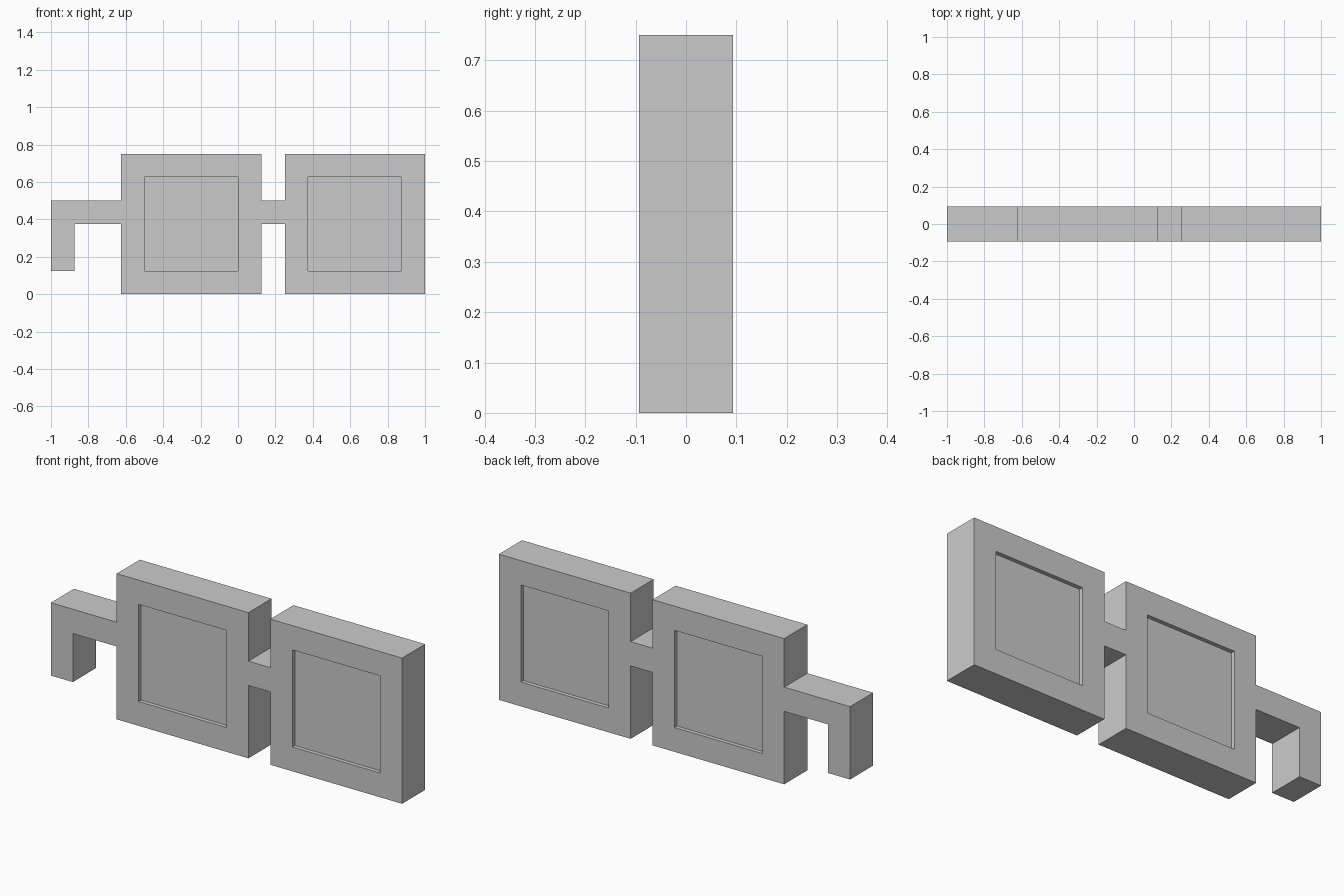
import bpy, bmesh, math
from mathutils import Matrix

if "Cube" in bpy.data.objects:
    bpy.data.objects.remove(bpy.data.objects["Cube"])

U = 0.125          # pixel grid unit
HALF = 0.09375     # half the frame thickness
LENS_HALF = 0.073  # lenses sit slightly recessed on both sides
LENSES = [(-4, 0), (3, 7)]  # left and right edges of each lens, in units
LENS_Z = (1, 5)


def rect(x0, x1, z0, z1):
    return [(x0, z0), (x1, z0), (x1, z1), (x0, z1)]


def extruded(name, loops, half):
    """Fill closed outlines (inner ones become holes) and extrude along y."""
    curve = bpy.data.curves.new(name + "_profile", 'CURVE')
    curve.dimensions = '2D'
    curve.fill_mode = 'BOTH'
    curve.extrude = half
    for pts in loops:
        s = curve.splines.new('POLY')
        s.points.add(len(pts) - 1)
        for p, (x, z) in zip(s.points, pts):
            p.co = (x * U, z * U, 0, 1)
        s.use_cyclic_u = True
    tmp = bpy.data.objects.new(name + "_profile", curve)
    bpy.context.collection.objects.link(tmp)
    bpy.context.view_layer.update()
    mesh = bpy.data.meshes.new_from_object(
        tmp.evaluated_get(bpy.context.evaluated_depsgraph_get()))
    bpy.data.objects.remove(tmp)
    bpy.data.curves.remove(curve)

    # Stand upright and weld the caps to the walls
    bm = bmesh.new()
    bm.from_mesh(mesh)
    bm.transform(Matrix.Rotation(math.pi / 2, 4, 'X'))
    bmesh.ops.remove_doubles(bm, verts=bm.verts, dist=1e-4)
    bmesh.ops.recalc_face_normals(bm, faces=bm.faces)
    for f in bm.faces:
        f.smooth = False
    bm.to_mesh(mesh)
    bm.free()
    mesh.name = name
    obj = bpy.data.objects.new(name, mesh)
    bpy.context.collection.objects.link(obj)
    return obj


# Frame: two square rims, bridge and hooked side arm in one outline
outline = [(-8, 1), (-7, 1), (-7, 3), (-5, 3), (-5, 0), (1, 0), (1, 3),
           (2, 3), (2, 0), (8, 0), (8, 6), (2, 6), (2, 4), (1, 4),
           (1, 6), (-5, 6), (-5, 4), (-8, 4)]
extruded("glasses_frame", [outline] + [rect(*x, *LENS_Z) for x in LENSES], HALF)

# Lenses: flat panes filling the rims
for name, x in zip(("left_lens", "right_lens"), LENSES):
    extruded(name, [rect(*x, *LENS_Z)], LENS_HALF)
